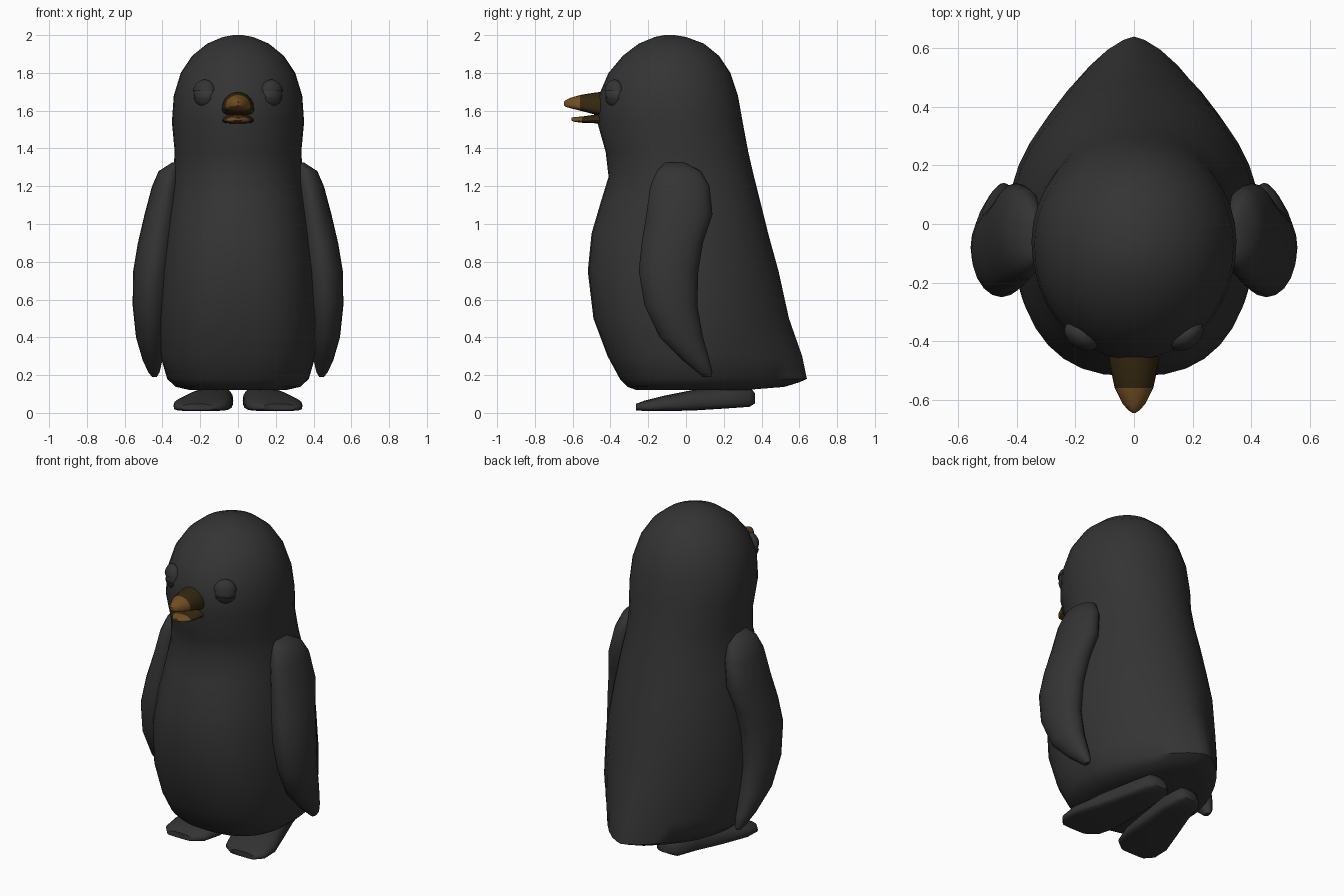
import bpy, bmesh
from math import cos, sin, pi, atan2
from mathutils import Matrix

cube = bpy.data.objects.get("Cube")
if cube:
    bpy.data.objects.remove(cube)


def material(name, r, g, b):
    m = bpy.data.materials.new(name)
    m.use_nodes = True
    m.diffuse_color = (r, g, b, 1)
    bsdf = m.node_tree.nodes["Principled BSDF"]
    bsdf.inputs["Base Color"].default_value = (r, g, b, 1)
    bsdf.inputs["Roughness"].default_value = 0.8
    return m


charcoal = material("charcoal", 0.034, 0.034, 0.034)
eye_grey = material("eye grey", 0.042, 0.044, 0.046)
orange = material("beak orange", 0.17, 0.076, 0.017)
brown = material("beak brown", 0.034, 0.02, 0.005)


def finish(name, bm, mats, angle=50):
    bmesh.ops.recalc_face_normals(bm, faces=bm.faces)
    mesh = bpy.data.meshes.new(name)
    bm.to_mesh(mesh)
    bm.free()
    for m in mats:
        mesh.materials.append(m)
    ob = bpy.data.objects.new(name, mesh)
    bpy.context.collection.objects.link(ob)
    bpy.ops.object.select_all(action='DESELECT')
    ob.select_set(True)
    bpy.context.view_layer.objects.active = ob
    bpy.ops.object.shade_smooth_by_angle(angle=angle * pi / 180)


def power(v, n):
    return abs(v) ** (2 / n) * (1 if v >= 0 else -1)


def ring(cu, w, mid, lo, hi, n_lo=2, n_hi=2, count=20):
    """Closed oval around (cu, mid), with separate roundness for each half."""
    pts = []
    for i in range(count):
        a = 2 * pi * i / count
        n = n_hi if sin(a) >= 0 else n_lo
        reach = hi - mid if sin(a) >= 0 else mid - lo
        pts.append((cu + w * power(cos(a), n), mid + reach * power(sin(a), n)))
    return pts


def loft(rings):
    bm = bmesh.new()
    loops = [[bm.verts.new(p) for p in r] for r in rings]
    for a, b in zip(loops, loops[1:]):
        for i in range(len(a)):
            j = (i + 1) % len(a)
            bm.faces.new((a[i], a[j], b[j], b[i]))
    bm.faces.new(loops[0])
    bm.faces.new(loops[-1])
    return bm


# Body and head: height, half width, front, back, widest point, back roundness
body = [
    (0.12, 0.25, -0.26, 0.52, 0.05, 1.6), (0.138, 0.33, -0.31, 0.60, 0.06, 1.5),
    (0.18, 0.375, -0.35, 0.64, 0.08, 1.5), (0.30, 0.41, -0.415, 0.615, 0.08, 1.5),
    (0.50, 0.425, -0.49, 0.545, 0.07, 1.65), (0.75, 0.415, -0.52, 0.49, 0.04, 1.85),
    (0.95, 0.39, -0.50, 0.435, 0.01, 1.95), (1.12, 0.365, -0.45, 0.393, -0.02, 2),
    (1.25, 0.345, -0.41, 0.36, -0.04, 2), (1.38, 0.335, -0.425, 0.33, -0.05, 2),
    (1.54, 0.35, -0.47, 0.30, -0.06, 2), (1.68, 0.34, -0.462, 0.275, -0.07, 2),
    (1.80, 0.303, -0.41, 0.235, -0.08, 2), (1.89, 0.243, -0.335, 0.175, -0.08, 2),
    (1.955, 0.163, -0.25, 0.095, -0.08, 2), (1.99, 0.08, -0.165, 0.0, -0.09, 2),
    (2.0, 0.025, -0.115, -0.06, -0.09, 2),
]
rings = []
for z, w, front, back, mid, n in body:
    n_front = 2 + 0.6 * max(0, min(1, (1.2 - z) * 2))
    lift = 0.08 if z < 0.15 else 0
    rings.append([(u, v, z + lift * max(0, v - 0.3))
                  for u, v in ring(0, w, mid, front, back, n_front, n, 36)])
finish("body", loft(rings), [charcoal])

# Flippers: height, front, back, inner x, outer x
wing = [
    (0.19, 0.09, 0.135, 0.43, 0.455), (0.215, 0.06, 0.14, 0.415, 0.475),
    (0.28, -0.02, 0.125, 0.40, 0.505), (0.40, -0.14, 0.09, 0.385, 0.54),
    (0.57, -0.22, 0.06, 0.37, 0.558), (0.75, -0.25, 0.065, 0.35, 0.555),
    (0.90, -0.235, 0.09, 0.33, 0.53), (1.05, -0.21, 0.14, 0.31, 0.495),
    (1.20, -0.19, 0.125, 0.30, 0.455), (1.28, -0.155, 0.08, 0.30, 0.42),
    (1.325, -0.11, -0.01, 0.31, 0.35),
]

# Feet: y, centre x, half width, bottom, top
foot = [
    (0.365, 0.11, 0.045, 0.05, 0.105), (0.335, 0.115, 0.08, 0.032, 0.137),
    (0.22, 0.125, 0.1, 0.024, 0.14), (0.03, 0.16, 0.13, 0.012, 0.12),
    (-0.12, 0.19, 0.152, 0.01, 0.09), (-0.22, 0.205, 0.135, 0.01, 0.065),
    (-0.265, 0.215, 0.085, 0.014, 0.048),
]


def eye_shell(name, side, scale, mat, cut=None):
    """Flattened ball set on the head; cut = (height, kept direction)."""
    bm = bmesh.new()
    bmesh.ops.create_uvsphere(bm, u_segments=20, v_segments=12, radius=1)
    if cut:
        h, keep = cut
        bmesh.ops.bisect_plane(bm, geom=bm.verts[:] + bm.edges[:] + bm.faces[:],
                               plane_co=(0, 0, h), plane_no=(0, 0, -keep),
                               clear_outer=True)
        bmesh.ops.holes_fill(bm, edges=[e for e in bm.edges if e.is_boundary])
    turn = atan2(0.55, 0.83) * side
    bm.transform(Matrix.Translation((0.178 * side, -0.38, 1.692))
                 @ Matrix.Rotation(turn, 4, 'Z') @ Matrix.Diagonal((*scale, 1)))
    finish(name, bm, [mat])


for side, label in ((1, "left"), (-1, "right")):
    finish(label + "_flipper", loft(
        [[(side * u, v, z) for u, v in ring((x0 + x1) / 2, (x1 - x0) / 2,
                                            (y0 + y1) / 2, y0, y1)]
         for z, y0, y1, x0, x1 in wing]), [charcoal])
    finish(label + "_foot", loft(
        [[(side * u, y, v) for u, v in ring(cx, w, z0 + 0.35 * (z1 - z0), z0, z1, 4, 2.5)]
         for y, cx, w, z0, z1 in foot]), [charcoal])
    eye_shell(label + "_eyeball", side, (0.061, 0.039, 0.066), eye_grey)
    eye_shell(label + "_upper_eyelid", side, (0.067, 0.046, 0.073), charcoal, (0.18, 1))
    eye_shell(label + "_lower_eyelid", side, (0.066, 0.044, 0.073), charcoal, (-0.3, -1))


# Beak halves: y, half width, bottom, top; brown base and orange tip
def beak(name, stations, split):
    bm = loft([[(u, y, v) for u, v in ring(0, w, z0 + 0.3 * (z1 - z0), z0, z1, 3, 2)]
               for y, w, z0, z1 in stations])
    for f in bm.faces:
        f.material_index = 1 if f.calc_center_median().y > split else 0
    finish(name, bm, [orange, brown], 35)


beak("upper_beak", [
    (-0.42, 0.086, 1.565, 1.70), (-0.475, 0.084, 1.578, 1.697),
    (-0.56, 0.066, 1.6, 1.683), (-0.615, 0.038, 1.614, 1.667),
    (-0.637, 0.018, 1.62, 1.656), (-0.645, 0.006, 1.628, 1.648)], -0.56)
beak("lower_beak", [
    (-0.42, 0.084, 1.53, 1.59), (-0.475, 0.082, 1.533, 1.58),
    (-0.55, 0.064, 1.536, 1.569), (-0.59, 0.038, 1.541, 1.566),
    (-0.607, 0.012, 1.548, 1.563)], -0.55)
